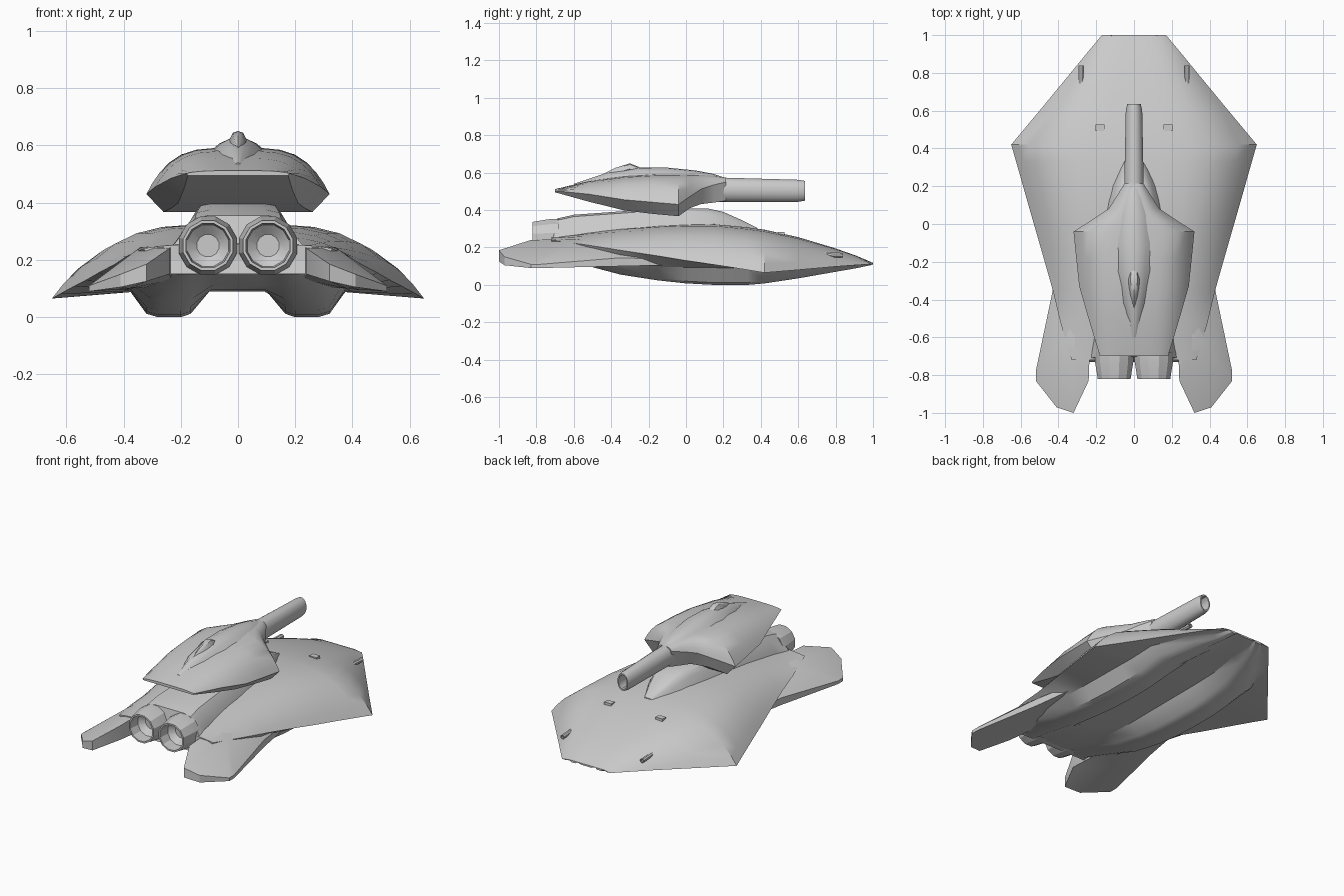
import bpy, bmesh, math

if "Cube" in bpy.data.objects:
    bpy.data.objects.remove(bpy.data.objects["Cube"])

TOP_STEPS = (0, .25, .46, .62, .75, .86, .94)


def finish(name, bm, angle=30):
    bmesh.ops.remove_doubles(bm, verts=bm.verts, dist=1e-5)
    bmesh.ops.recalc_face_normals(bm, faces=bm.faces)
    mesh = bpy.data.meshes.new(name)
    bm.to_mesh(mesh)
    bm.free()
    ob = bpy.data.objects.new(name, mesh)
    bpy.context.collection.objects.link(ob)
    bpy.ops.object.select_all(action='DESELECT')
    ob.select_set(True)
    bpy.context.view_layer.objects.active = ob
    bpy.ops.object.shade_smooth_by_angle(angle=math.radians(angle))
    return ob


def loft(name, rings, angle=30):
    """Skin a list of closed rings of 3D points and cap both ends."""
    bm = bmesh.new()
    loops = [[bm.verts.new(p) for p in ring] for ring in rings]
    n = len(loops[0])
    for a, b in zip(loops, loops[1:]):
        for i in range(n):
            j = (i + 1) % n
            bm.faces.new((a[i], a[j], b[j], b[i]))
    bm.faces.new(loops[0])
    bm.faces.new(loops[-1])
    return finish(name, bm, angle)


def mirrored(half, y):
    """Half profile from top centre to bottom centre -> full ring at y."""
    return [(x, y, z) for x, z in half] + [(-x, y, z) for x, z in reversed(half) if x > 0]


def dome(w, edge, top):
    """Flat-topped curve falling to a sharp side edge."""
    return [(w * u, edge + (top - edge) * (1 - u ** 4)) for u in TOP_STEPS] + [(w, edge)]


def tube(name, cx, rings, sides, angle=30):
    """Elliptical tube along y; rings are (y, z, radius x, radius z)."""
    return loft(name, [[(cx + rx * math.cos(t), y, z + rz * math.sin(t))
                        for t in [2 * math.pi * (i + .5) / sides for i in range(sides)]]
                       for y, z, rx, rz in rings], angle)


# Hull: y, half width, edge z, top z, keel z, tunnel z
HULL = [(-.72, .33, .24, .255, .15, .155), (-.52, .39, .212, .283, .10, .112),
        (-.35, .43, .185, .302, .055, .095), (-.15, .487, .155, .317, .024, .09),
        (0, .53, .13, .323, .008, .09), (.15, .573, .108, .325, 0, .09),
        (.33, .624, .08, .308, 0, .09), (.42, .65, .065, .295, .008, .09),
        (.6, .5, .08, .255, .035, .095), (.8, .335, .098, .195, .07, .1),
        (.91, .245, .106, .156, .089, .105), (1, .17, .112, .118, .108, .11)]
rings = []
for y, w, edge, top, keel, tunnel in HULL:
    s = min(1, w / .45)
    root = tunnel + .1 * (edge - tunnel)
    half = dome(w, edge, top) + [(.375 * s, root), (.32 * s, keel + .012), (.28 * s, keel),
                                 (.2 * s, keel), (.165 * s, keel + .012), (.1 * s, tunnel), (0, tunnel)]
    rings.append(mirrored(half, y))
loft("hull", rings)

# Engine housing and raised spine: y, base half width, top half width, top z
rings = []
for y, wb, wt, top in [(-.73, .235, .15, .355), (-.6, .225, .145, .375), (-.25, .21, .13, .4),
                       (0, .19, .11, .41), (.12, .17, .09, .408), (.2, .15, .075, .39),
                       (.29, .11, .055, .35), (.38, .06, .03, .305)]:
    shoulder = wt + .25 * (wb - wt)
    half = [(0, top), (wt * .7, top), (wt, top - .01), (shoulder, top - .035),
            (wb, .24), (wb, .15), (0, .15)]
    ring = mirrored(half, y)
    if y < -.7:
        ring = [(px, py + .2 * max(0, pz - .15), pz) for px, py, pz in ring]
    rings.append(ring)
loft("engine_housing", rings)

# Turret: y, half width, edge z, top z, bottom half width, bottom z
TURRET = [(-.7, .18, .503, .512, .175, .495), (-.52, .235, .485, .555, .19, .445),
          (-.33, .29, .455, .58, .21, .398), (-.18, .306, .442, .59, .235, .38),
          (-.04, .32, .43, .592, .26, .367), (.02, .225, .472, .592, .17, .41),
          (.08, .135, .512, .59, .09, .432), (.15, .09, .535, .583, .06, .44),
          (.215, .05, .55, .573, .035, .45)]
loft("turret", [mirrored(dome(w, e, t) + [(bw, b), (0, b)], y)
                for y, w, e, t, bw, b in TURRET])

# Ridge along the turret roof: y, half width, top z
RIDGE = [(-.6, .03, .54), (-.42, .07, .6), (-.25, .09, .628), (-.1, .1, .627),
         (.05, .09, .612), (.14, .075, .595), (.225, .045, .568)]
loft("turret_ridge", [mirrored([(0, t), (w * .3, t - .004), (w * .65, t - .02),
                                (w, t - .05), (0, t - .06)], y) for y, w, t in RIDGE], 40)

# Small raised sight on the ridge
SIGHT = [(-.45, .006, .59), (-.38, .022, .625), (-.3, .03, .65), (-.26, .028, .634), (-.23, .02, .622)]
loft("turret_sight", [mirrored([(0, t), (w * .6, t - .006), (w, t - .03), (0, t - .05)], y)
                      for y, w, t in SIGHT], 40)

# Hollow gun barrel
tube("barrel", 0, [(.08, .508, .06, .07), (.22, .508, .053, .067), (.6, .503, .045, .061),
                   (.635, .503, .037, .055), (.635, .503, .029, .046), (.5, .503, .029, .046)], 12, 40)

# Tail fins: outline x, y with top and bottom z
FIN = [(.36, .1, .13, .11), (.43, -.35, .145, .1), (.52, -.78, .11, .09), (.52, -.83, .11, .09),
       (.41, -.97, .15, .105), (.32, -1, .185, .125), (.24, -.83, .24, .15),
       (.23, -.55, .25, .13), (.25, -.1, .2, .11)]
CREST = (.34, -.6, .245)
for side, label in ((1, "right"), (-1, "left")):
    bm = bmesh.new()
    up = [bm.verts.new((side * x, y, t)) for x, y, t, b in FIN]
    low = [bm.verts.new((side * x, y, b)) for x, y, t, b in FIN]
    crest = bm.verts.new((side * CREST[0], CREST[1], CREST[2]))
    base = bm.verts.new((side * .38, -.6, .1))
    for i in range(len(FIN)):
        j = (i + 1) % len(FIN)
        bm.faces.new((up[i], up[j], low[j], low[i]))
        bm.faces.new((up[i], up[j], crest))
        bm.faces.new((low[i], low[j], base))
    finish(label + "_tail_fin", bm)

    # Engine nozzle with open bell
    tube(label + "_nozzle", side * .105,
         [(y, .25, r, r) for y, r in ((-.68, .105), (-.73, .105), (-.82, .09),
                                      (-.82, .08), (-.75, .075), (-.72, .04))], 12, 25)

    # Nose gun
    tube(label + "_nose_gun", side * .28,
         [(.74, .163, .014, .014), (.84, .158, .014, .014),
          (.84, .158, .009, .009), (.81, .158, .009, .009)], 8)

    # Periscope on the front deck
    bm = bmesh.new()
    bmesh.ops.create_cube(bm, size=1)
    bmesh.ops.scale(bm, vec=(.05, .035, .022), verts=bm.verts)
    bmesh.ops.translate(bm, vec=(side * .18, .51, .272), verts=bm.verts)
    finish(label + "_periscope", bm)
